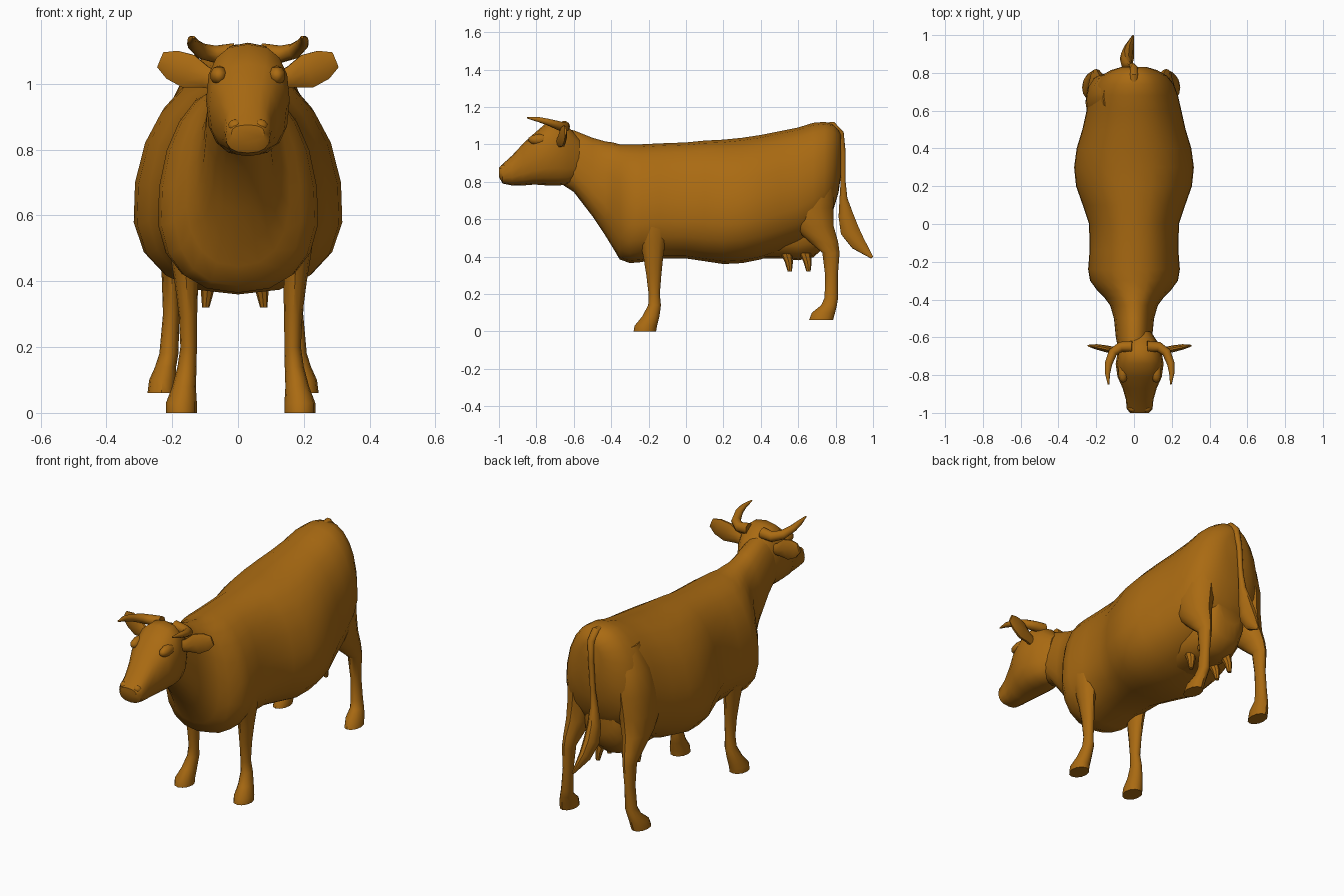
import bpy
import bmesh
from math import cos, sin, pi, radians
from mathutils import Vector

if "Cube" in bpy.data.objects:
    bpy.data.objects.remove(bpy.data.objects["Cube"], do_unlink=True)

# One tan brown for the whole animal
BROWN = (0.4, 0.145, 0.006, 1)
hide = bpy.data.materials.new("brown hide")
hide.use_nodes = True
hide.diffuse_color = BROWN
hide.node_tree.nodes["Principled BSDF"].inputs["Base Color"].default_value = BROWN


def finish(name, bm, angle=40):
    """Turn a bmesh into a named, smooth shaded object."""
    bmesh.ops.recalc_face_normals(bm, faces=bm.faces)
    mesh = bpy.data.meshes.new(name)
    bm.to_mesh(mesh)
    bm.free()
    mesh.materials.append(hide)
    obj = bpy.data.objects.new(name, mesh)
    bpy.context.collection.objects.link(obj)
    bpy.ops.object.select_all(action="DESELECT")
    obj.select_set(True)
    bpy.context.view_layer.objects.active = obj
    bpy.ops.object.shade_smooth_by_angle(angle=radians(angle))
    return obj


def power(value, exponent):
    return abs(value) ** exponent * (1 if value >= 0 else -1)


def loft(name, rings, sides=16, square=2.0, taper=0.0):
    """Skin a row of rings, each given as centre, half axis u, half axis v."""
    bm = bmesh.new()
    rows = []
    for centre, u, v in rings:
        row = []
        for i in range(sides):
            a = 2 * pi * i / sides
            s, t = power(cos(a), 2 / square), power(sin(a), 2 / square)
            row.append(bm.verts.new(centre + u * s * (1 - taper * t) + v * t))
        rows.append(row)
    for low, high in zip(rows, rows[1:]):
        for i in range(sides):
            j = (i + 1) % sides
            bm.faces.new((low[i], low[j], high[j], high[i]))
    bm.faces.new(rows[0])
    bm.faces.new(rows[-1])
    return finish(name, bm)


def side_rings(profile, x=0.0):
    """Upright rings from (y, bottom, top, half width)."""
    return [(Vector((x, y, (low + top) / 2)), Vector((w, 0, 0)),
             Vector((0, 0, (top - low) / 2))) for y, low, top, w in profile]


def leg_rings(profile, side, shift=0.0):
    """Level rings from (x, y, z, half width, half depth)."""
    return [(Vector((x * side + shift, y, z)), Vector((w, 0, 0)), Vector((0, d, 0)))
            for x, y, z, w, d in profile]


def tube_rings(path, axis):
    """Rings across a path of (x, y, z, radius, radius along axis)."""
    points = [Vector(p[:3]) for p in path]
    rings = []
    for i, p in enumerate(path):
        along = points[min(i + 1, len(path) - 1)] - points[max(i - 1, 0)]
        u = along.cross(axis).normalized()
        v = u.cross(along).normalized()
        rings.append((points[i], u * p[3], v * p[4]))
    return rings


def blob(name, centre, size, segments=10):
    bm = bmesh.new()
    bmesh.ops.create_uvsphere(bm, u_segments=segments, v_segments=segments // 2, radius=1)
    for vert in bm.verts:
        vert.co = Vector(c + s * k for c, s, k in zip(centre, size, vert.co))
    return finish(name, bm, 60)


# Neck, chest, barrel and rump
body = [
    (-.7, .81, 1.08, .075), (-.6, .745, 1.075, .095), (-.5, .615, 1.035, .105),
    (-.43, .51, 1.015, .125), (-.39, .445, 1.01, .155), (-.355, .385, 1, .19),
    (-.3, .365, 1, .23), (-.24, .37, 1, .24), (-.14, .39, 1.005, .232),
    (0, .39, 1.01, .235), (.1, .375, 1.02, .268), (.2, .36, 1.025, .303),
    (.3, .365, 1.035, .313), (.4, .385, 1.05, .3), (.5, .42, 1.07, .27),
    (.6, .46, 1.09, .248), (.68, .51, 1.115, .23), (.74, .57, 1.12, .208),
    (.785, .64, 1.11, .172), (.815, .74, 1.08, .12), (.83, .84, 1.05, .07),
]
loft("body", side_rings(body), sides=20, square=2.3, taper=0.16)

# Udder fills the space between the haunches
udder = [
    (.3, .39, .6, .13), (.4, .39, .62, .155), (.5, .39, .62, .15),
    (.6, .38, .65, .14), (.68, .395, .68, .13), (.74, .45, .7, .11),
    (.765, .53, .74, .08),
]
loft("udder", side_rings(udder, -.01), square=2.3)

# Head, set a little to one side
HEAD_X = 0.03
head = [
    (-1, .825, .875, .05), (-.98, .79, .895, .068), (-.93, .78, .94, .073),
    (-.87, .78, 1.005, .09), (-.81, .785, 1.06, .117), (-.74, .78, 1.12, .127),
    (-.68, .78, 1.125, .117), (-.63, .785, 1.095, .098), (-.57, .82, 1.03, .06),
]
loft("head", side_rings(head, HEAD_X), square=2.5)

for side, word in ((1, "left"), (-1, "right")):
    def out(path):
        return [(HEAD_X + side * x, *rest) for x, *rest in path]

    # Horns sweep outward, then forward to a point
    horn = [
        (.04, -.65, 1.095, .03, .03), (.1, -.65, 1.09, .027, .027),
        (.142, -.68, 1.1, .024, .024), (.165, -.74, 1.12, .02, .018),
        (.17, -.79, 1.133, .014, .014), (.165, -.85, 1.142, .004, .004),
    ]
    loft(word + "_horn", tube_rings(out(horn), Vector((0, 0, 1))), sides=10)

    # Leaf shaped ears
    ear = [
        (.08, -.68, 1.005, .02, .025), (.13, -.67, 1.02, .018, .035),
        (.18, -.66, 1.038, .018, .055), (.23, -.65, 1.058, .014, .048),
        (.266, -.645, 1.073, .006, .026),
    ]
    loft(word + "_ear", tube_rings(out(ear), Vector((0, 0, 1))), sides=10)

    # Brow and nostril swellings
    blob(word + "_brow", (HEAD_X + side * .088, -.785, 1.025), (.028, .06, .03))
    blob(word + "_nostril", (HEAD_X + side * .038, -.975, .872), (.024, .022, .02))

    # Front leg with shoulder, knee and hoof
    front_leg = [
        (.14, -.2, .8, .06, .09), (.16, -.19, .66, .064, .105),
        (.168, -.185, .56, .057, .095), (.169, -.178, .48, .045, .068),
        (.165, -.175, .4, .036, .053), (.16, -.172, .3, .028, .04),
        (.158, -.17, .2, .025, .03), (.163, -.168, .14, .029, .034),
        (.172, -.188, .08, .036, .046), (.18, -.215, .03, .047, .06),
        (.18, -.22, 0, .047, .06),
    ]
    loft(word + "_front_leg", leg_rings(front_leg, side, .008), sides=12)

    # Hind leg with haunch, hock and hoof
    hind_leg = [
        (.09, .67, 1.02, .06, .08), (.125, .672, .9, .086, .115),
        (.147, .658, .78, .09, .137), (.158, .645, .66, .084, .142),
        (.17, .68, .56, .067, .11), (.18, .735, .48, .043, .078),
        (.185, .775, .42, .032, .046), (.188, .778, .3, .025, .034),
        (.195, .777, .18, .029, .036), (.205, .765, .14, .032, .042),
        (.214, .735, .1, .041, .062), (.218, .722, .06, .042, .064),
    ]
    loft(word + "_hind_leg", leg_rings(hind_leg, side, -.015), sides=12)

    # Two teats on each side of the udder
    for place, y in (("front", .55), ("rear", .65)):
        teat = [(.075, y - .015, .42, .03, .032), (.083, y, .37, .02, .022),
                (.088, y + .005, .32, .011, .011)]
        loft(word + "_" + place + "_teat", leg_rings(teat, side, -.01), sides=8)

# Tail hangs from the rump and ends in a swept tuft
tail = [
    (0, .72, 1.09, .02, .025), (0, .785, 1.1, .022, .022),
    (0, .825, 1.06, .02, .02), (-.01, .84, .96, .015, .014),
    (-.02, .84, .8, .014, .014), (-.03, .842, .71, .02, .022),
    (-.038, .855, .62, .032, .042), (-.038, .875, .54, .037, .053),
    (-.028, .92, .47, .028, .042), (-.005, .995, .395, .005, .008),
]
loft("tail", tube_rings(tail, Vector((0, 1, .3))), sides=10)
